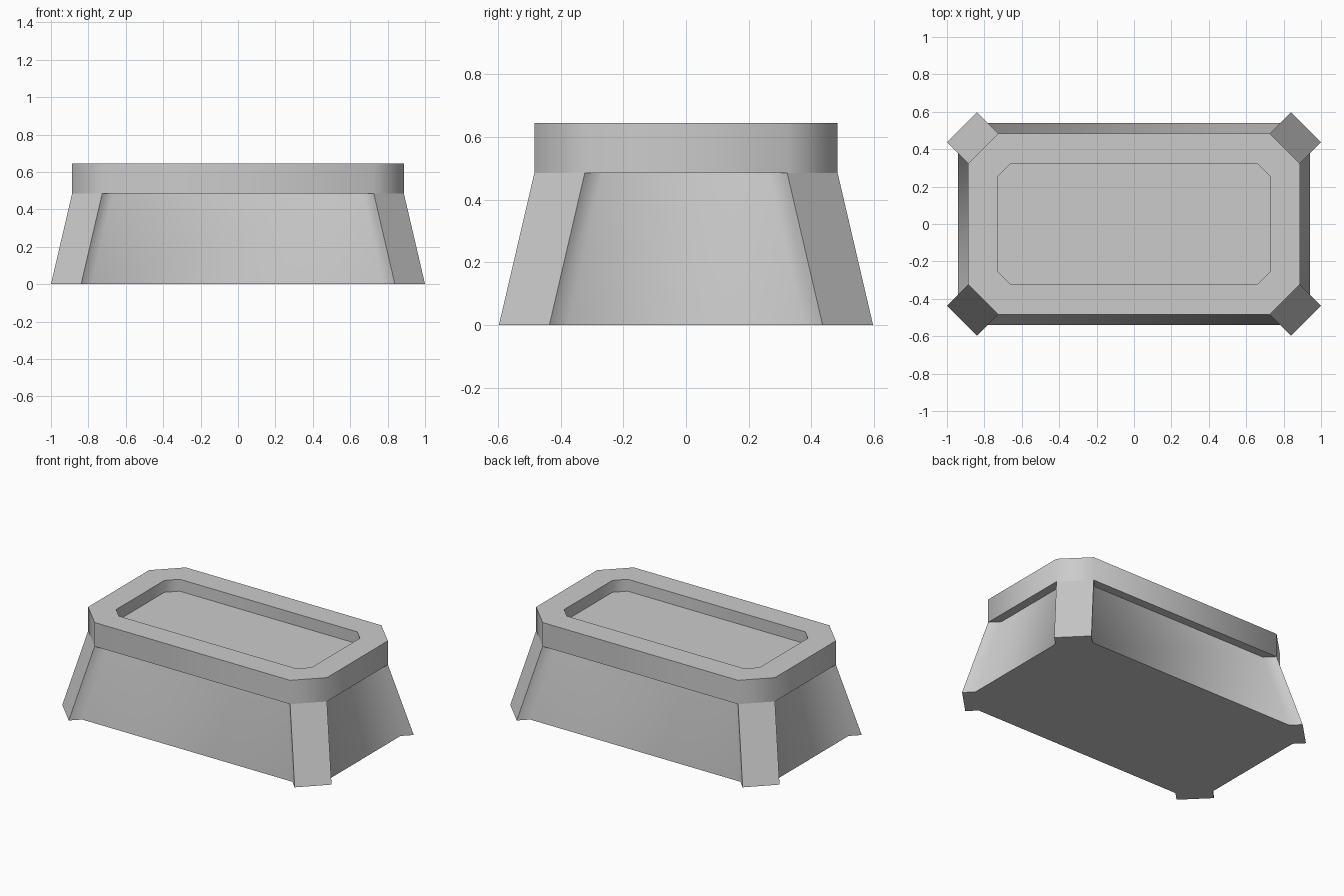
import bpy, bmesh, math

if "Cube" in bpy.data.objects:
    bpy.data.objects.remove(bpy.data.objects["Cube"])


def mirrored(quarter):
    """Mirror the points of the +x +y corner into a full counter-clockwise ring."""
    rev = quarter[::-1]
    return (quarter + [(-x, y) for x, y in rev]
            + [(-x, -y) for x, y in quarter] + [(x, -y) for x, y in rev])


def octagon(x, y, cut):
    return mirrored([(x, y - cut), (x - cut, y)])


def footed(x, y, cut, step):
    """Octagon whose long sides step inward, leaving a foot at each corner."""
    return mirrored([(x - step, y - cut - step), (x, y - cut),
                     (x - cut, y), (x - cut - step, y - step)])


def loft(name, rings, cap_top):
    bm = bmesh.new()
    loops = [[bm.verts.new((x, y, z)) for x, y in pts] for pts, z in rings]
    n = len(loops[0])
    for a, b in zip(loops, loops[1:]):
        for i in range(n):
            j = (i + 1) % n
            bm.faces.new((a[i], a[j], b[j], b[i]))
    bm.faces.new(loops[0][::-1])
    if cap_top:
        bm.faces.new(loops[-1])
    mesh = bpy.data.meshes.new(name)
    bm.to_mesh(mesh)
    bm.free()
    obj = bpy.data.objects.new(name, mesh)
    bpy.context.collection.objects.link(obj)
    bpy.ops.object.select_all(action='DESELECT')
    obj.select_set(True)
    bpy.context.view_layer.objects.active = obj
    bpy.ops.object.shade_smooth_by_angle(angle=math.radians(50))
    return obj


FOOT_TOP, TOP, FLOOR = 0.485, 0.645, 0.565

# Tapered body with corner feet (closed above by the rim)
loft("tapered_base", [(footed(1.0, 0.597, 0.161, 0.058), 0.0),
                      (footed(0.887, 0.484, 0.161, 0.058), FOOT_TOP)], False)

# Overhanging rim with a recessed panel
outer = octagon(0.887, 0.484, 0.161)
inner = octagon(0.726, 0.323, 0.067)
loft("recessed_rim", [(outer, FOOT_TOP), (outer, TOP),
                      (inner, TOP), (inner, FLOOR)], True)
